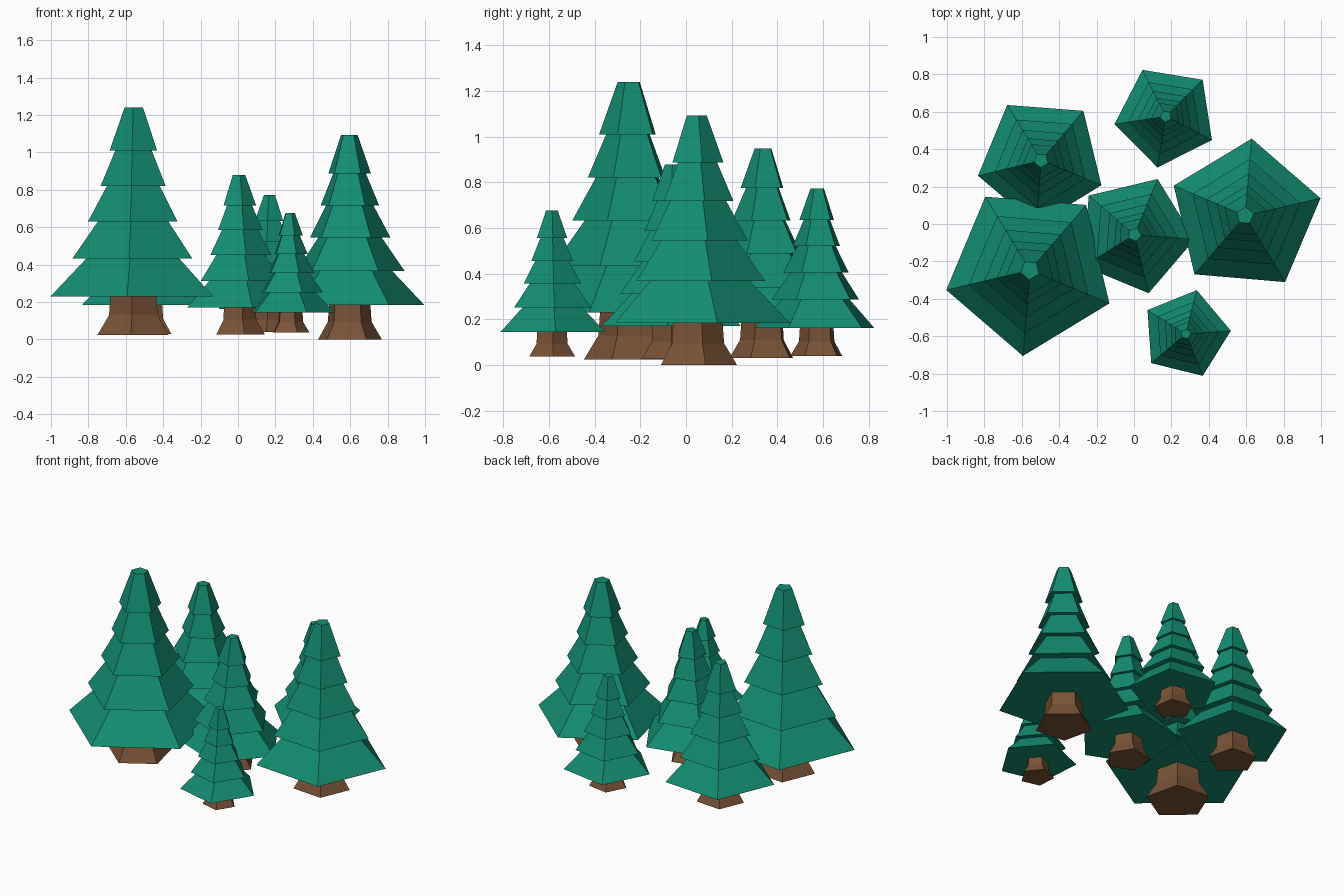
import bpy, bmesh
from math import cos, sin, radians

if "Cube" in bpy.data.objects:
    bpy.data.objects.remove(bpy.data.objects["Cube"])

SIDES = 5
# (radius, height) profiles of a full-size tree, bottom to top
TRUNK = [(0.20, 0.0), (0.137, 0.105), (0.13, 0.204)]
FOLIAGE = [(0.46, 0.204), (0.262, 0.408),
           (0.338, 0.408), (0.198, 0.607),
           (0.252, 0.607), (0.148, 0.797),
           (0.183, 0.797), (0.103, 0.985),
           (0.134, 0.985), (0.052, 1.215)]

# x, y, base z, scale, rotation in degrees
TREES = [(-0.556, -0.247, 0.025, 1.0, 49.3),
         (-0.496, 0.340, 0.03, 0.756, 49.6),
         (0.17, 0.576, 0.04, 0.603, 44.7),
         (0.003, -0.057, 0.028, 0.70, 67.5),
         (0.594, 0.044, 0.0, 0.90, 85.1),
         (0.277, -0.588, 0.038, 0.525, 76.0)]


def material(name, color):
    mat = bpy.data.materials.new(name)
    mat.diffuse_color = color
    mat.use_nodes = True
    mat.node_tree.nodes["Principled BSDF"].inputs["Base Color"].default_value = mat.diffuse_color
    return mat


def stacked_rings(name, profile, mat, tree):
    """Closed flat-shaded body made of five-sided rings."""
    x, y, z, scale, turn = tree
    bm = bmesh.new()
    rings = []
    for r, h in profile:
        rings.append([bm.verts.new((r * cos(radians(turn + 72 * i)),
                                    r * sin(radians(turn + 72 * i)), h))
                      for i in range(SIDES)])
    for low, high in zip(rings, rings[1:]):
        for i in range(SIDES):
            j = (i + 1) % SIDES
            bm.faces.new((low[i], low[j], high[j], high[i]))
    bm.faces.new(rings[0][::-1])
    bm.faces.new(rings[-1])
    bmesh.ops.recalc_face_normals(bm, faces=bm.faces)
    mesh = bpy.data.meshes.new(name)
    bm.to_mesh(mesh)
    bm.free()
    mesh.materials.append(mat)
    obj = bpy.data.objects.new(name, mesh)
    obj.location = (x, y, z)
    obj.scale = (scale, scale, scale)
    bpy.context.collection.objects.link(obj)


bark = material("bark", (0.19, 0.085, 0.037, 1))
needles = material("needles", (0.006, 0.27, 0.165, 1))

# Flared trunk and five-tier foliage for each tree
for n, tree in enumerate(TREES, 1):
    stacked_rings(f"trunk_{n}", TRUNK, bark, tree)
    stacked_rings(f"foliage_{n}", FOLIAGE, needles, tree)
